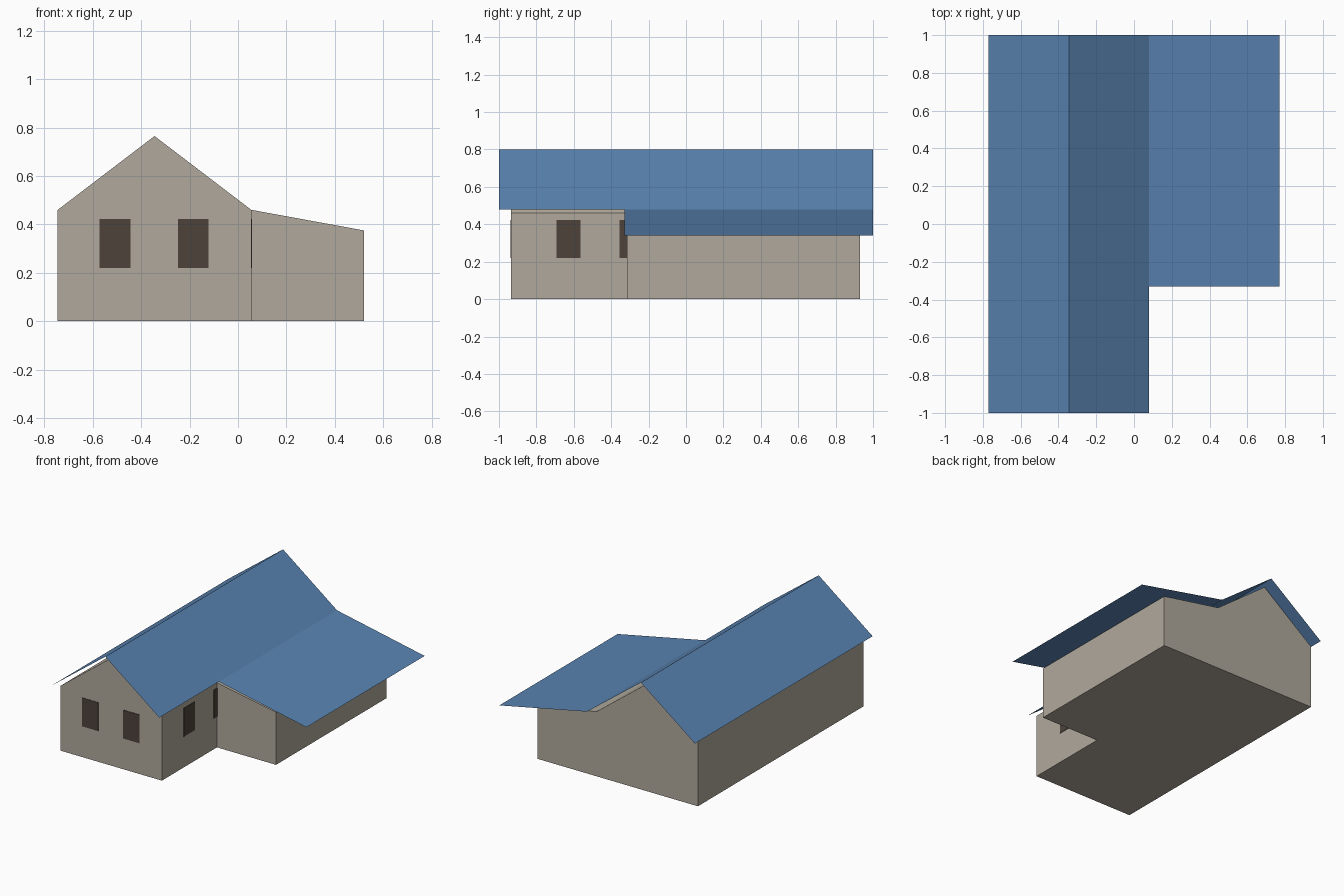
import bpy, bmesh

if "Cube" in bpy.data.objects:
    bpy.data.objects.remove(bpy.data.objects["Cube"])


def material(name, rgb):
    m = bpy.data.materials.new(name)
    m.diffuse_color = (*rgb, 1)
    m.use_nodes = True
    m.node_tree.nodes["Principled BSDF"].inputs["Base Color"].default_value = m.diffuse_color
    return m


STONE = material("beige wall", (0.435, 0.395, 0.332))
BLUE = material("blue roof", (0.102, 0.232, 0.45))
DARK = material("dark window", (0.075, 0.055, 0.044))


def finish(bm, name, mat):
    me = bpy.data.meshes.new(name)
    bm.to_mesh(me)
    bm.free()
    me.materials.append(mat)
    ob = bpy.data.objects.new(name, me)
    bpy.context.collection.objects.link(ob)
    return ob


def prism(name, profile, y0, y1, mat):
    """Closed solid: x-z profile extruded along y."""
    bm = bmesh.new()
    face = bm.faces.new([bm.verts.new((x, y0, z)) for x, z in profile])
    ext = bmesh.ops.extrude_face_region(bm, geom=[face], use_keep_orig=True)
    moved = [g for g in ext["geom"] if isinstance(g, bmesh.types.BMVert)]
    bmesh.ops.translate(bm, verts=moved, vec=(0, y1 - y0, 0))
    bmesh.ops.recalc_face_normals(bm, faces=bm.faces)
    return finish(bm, name, mat)


def sheet(name, profile, y0, y1, mat):
    """Thin open sheet: x-z line swept along y, facing up."""
    bm = bmesh.new()
    rows = [[bm.verts.new((x, y, z)) for x, z in profile] for y in (y0, y1)]
    for i in range(len(profile) - 1):
        bm.faces.new((rows[0][i], rows[0][i + 1], rows[1][i + 1], rows[1][i]))
    return finish(bm, name, mat)


def box(name, lo, hi, mat):
    bm = bmesh.new()
    bmesh.ops.create_cube(bm, size=1)
    for v in bm.verts:
        v.co = [lo[i] if v.co[i] < 0 else hi[i] for i in range(3)]
    return finish(bm, name, mat)


LEFT, RIDGE, RIGHT = -0.745, -0.345, 0.055
FRONT, BACK, WING_FRONT = -0.935, 0.93, -0.315

# Gabled main body and lean-to side wing
prism("main_walls", [(LEFT, 0), (RIGHT, 0), (RIGHT, 0.46), (RIDGE, 0.765), (LEFT, 0.46)],
      FRONT, BACK, STONE)
prism("wing_walls", [(RIGHT, 0), (0.52, 0), (0.52, 0.375), (RIGHT, 0.46)],
      WING_FRONT, BACK, STONE)

# Overhanging roof sheets
sheet("main_roof", [(-0.77, 0.48), (RIDGE, 0.80), (0.08, 0.48)], -1, 1, BLUE)
sheet("wing_roof", [(0.08, 0.48), (0.77, 0.34)], -0.33, 1, BLUE)

# Window plates: two on the front gable, two on the right wall
T, Z0, Z1, W = 0.003, 0.22, 0.423, 0.128
for n, x in enumerate((-0.572, -0.249)):
    box(f"front_window_{n + 1}", (x, FRONT - T, Z0), (x + W, FRONT + T, Z1), DARK)
for n, y in enumerate((-0.692, -0.355)):
    box(f"side_window_{n + 1}", (RIGHT - T, y, Z0), (RIGHT + T, y + W, Z1), DARK)
